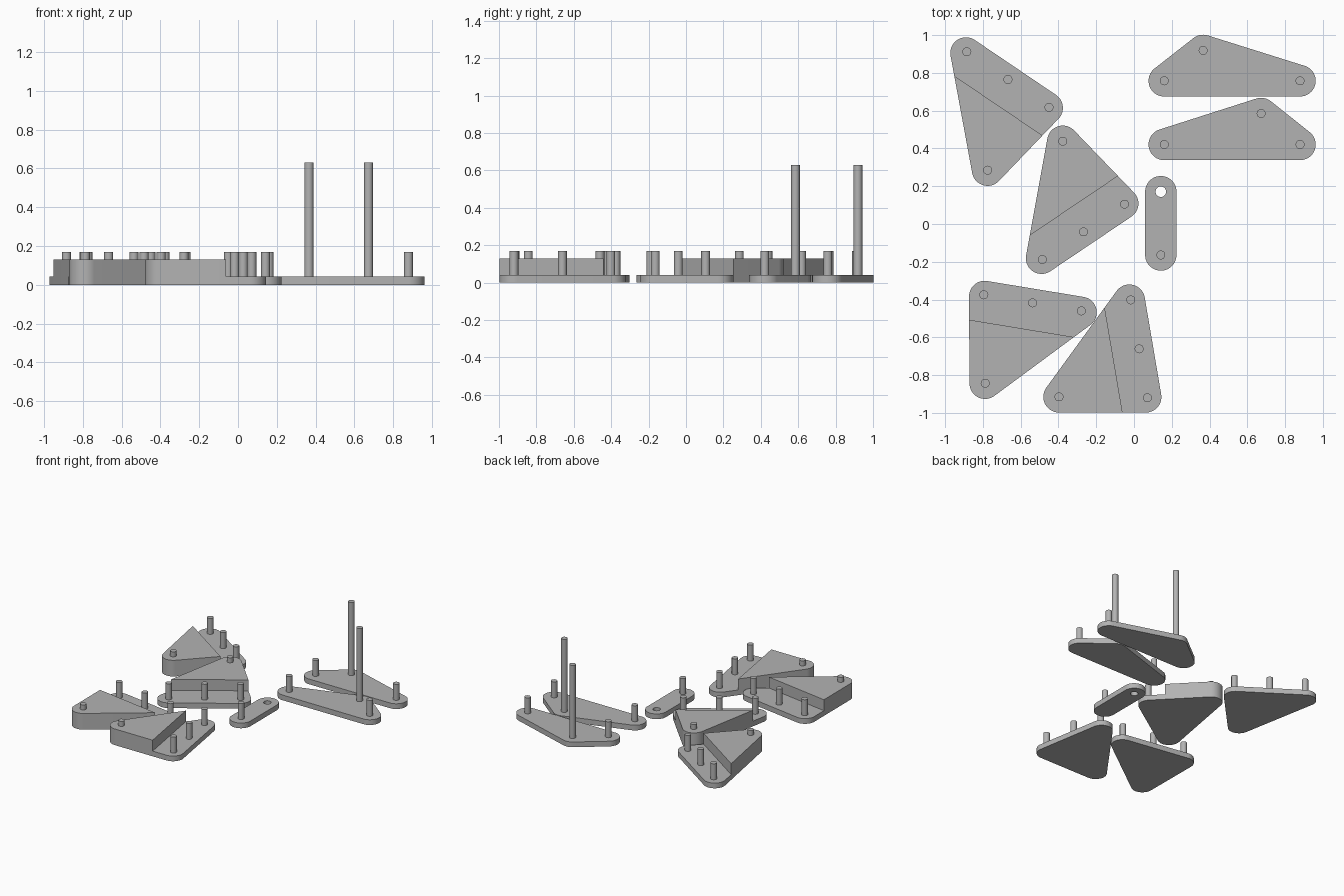
import bpy, bmesh, math
from mathutils import Vector
from mathutils.geometry import convex_hull_2d

if "Cube" in bpy.data.objects:
    bpy.data.objects.remove(bpy.data.objects["Cube"])

R, PIN_R = 0.083, 0.0235            # plate corner radius, pin radius
PLATE_H, BLOCK_H, PIN_H, POST_H = 0.042, 0.13, 0.17, 0.63

grey = bpy.data.materials.new("plain grey")
grey.diffuse_color = (0.45, 0.45, 0.45, 1)
grey.use_nodes = True
grey.node_tree.nodes["Principled BSDF"].inputs["Base Color"].default_value = grey.diffuse_color


def circle(c, r, n):
    return [Vector((c[0] + r * math.cos(2 * math.pi * i / n),
                    c[1] + r * math.sin(2 * math.pi * i / n))) for i in range(n)]


def finish(name, bm):
    bmesh.ops.recalc_face_normals(bm, faces=bm.faces[:])
    mesh = bpy.data.meshes.new(name)
    bm.to_mesh(mesh)
    bm.free()
    mesh.materials.append(grey)
    ob = bpy.data.objects.new(name, mesh)
    bpy.context.collection.objects.link(ob)
    bpy.context.view_layer.objects.active = ob
    ob.select_set(True)
    bpy.ops.object.shade_smooth_by_angle(angle=math.radians(35))
    ob.select_set(False)


def raise_faces(bm, faces, height):
    geom = bmesh.ops.extrude_face_region(bm, geom=faces)["geom"]
    verts = [g for g in geom if isinstance(g, bmesh.types.BMVert)]
    bmesh.ops.translate(bm, vec=(0, 0, height), verts=verts)
    return [g for g in geom if isinstance(g, bmesh.types.BMFace)]


def plate(name, corners, seam=None, hole=None):
    """Rounded plate around the corners; beyond the seam it rises to a block."""
    pts = [p for c in corners for p in circle(c, R, 64)]
    loops = [[pts[i] for i in convex_hull_2d(pts)]]
    if hole:
        loops.append(circle(hole, 0.028, 32))
    bm = bmesh.new()
    edges = []
    for loop in loops:
        vs = [bm.verts.new((p.x, p.y, 0)) for p in loop]
        edges += [bm.edges.new((vs[i - 1], vs[i])) for i in range(len(vs))]
        if not hole:
            bm.faces.new(vs)
    if hole:
        bmesh.ops.triangle_fill(bm, edges=edges, use_beauty=True)
    if seam:
        co, no = seam[0].to_3d(), seam[1].to_3d()
        bmesh.ops.bisect_plane(bm, geom=bm.verts[:] + bm.edges[:] + bm.faces[:],
                               plane_co=co, plane_no=no)
    # keep the bottom, extrude a copy upward
    base = bm.faces[:]
    copy = bmesh.ops.duplicate(bm, geom=base)["geom"]
    top = raise_faces(bm, base, PLATE_H)
    bmesh.ops.remove_doubles(bm, verts=bm.verts[:], dist=1e-5)
    if seam:
        high = [f for f in bm.faces if f.calc_center_median().z > PLATE_H - 1e-4
                and (f.calc_center_median() - co).dot(no) > 0]
        block_top = raise_faces(bm, high, BLOCK_H - PLATE_H)
    finish(name, bm)


def pin(name, pos, z0, z1):
    bm = bmesh.new()
    vs = [bm.verts.new((p.x, p.y, z0)) for p in circle(pos, PIN_R, 24)]
    raise_faces(bm, [bm.faces.new(vs)], z1 - z0)
    bm.faces.ensure_lookup_table()
    finish(name, bm)


# four stepped plates: far row end, row end at the square corner, block pin
stepped = [((-0.885, 0.912), (-0.450, 0.618), (-0.775, 0.285)),
           ((-0.485, -0.188), (-0.050, 0.105), (-0.377, 0.438)),
           ((-0.279, -0.460), (-0.795, -0.375), (-0.788, -0.843)),
           ((-0.017, -0.402), (0.071, -0.920), (-0.397, -0.915))]
for i, tri in enumerate(stepped, 1):
    a, b, c = map(Vector, tri)
    along = (b - a).normalized()
    inward = Vector((-along.y, along.x))
    if inward.dot(c - a) < 0:
        inward = -inward
    corners = [a + 0.008 * inward, b + 0.008 * inward - 0.006 * along, c]
    plate(f"stepped_plate_{i}", corners, seam=(a + 0.143 * inward, inward))
    for j, p in enumerate((a, (a + b) / 2, b), 1):
        pin(f"row_pin_{i}_{j}", p, PLATE_H, PIN_H)
    pin(f"block_pin_{i}", c, BLOCK_H, PIN_H)

# two flat triangular plates, each with a tall post
for i, (y, apex) in enumerate([(0.758, (0.366, 0.919)), (0.421, (0.673, 0.585))], 1):
    ends = [(0.160, y), (0.879, y)]
    plate(f"post_plate_{i}", ends + [apex])
    for j, p in enumerate(ends, 1):
        pin(f"end_pin_{i}_{j}", p, PLATE_H, PIN_H)
    pin(f"tall_post_{i}", apex, PLATE_H, POST_H)

# short link with one hole and one pin
plate("link", [(0.142, 0.171), (0.142, -0.164)], hole=(0.142, 0.171))
pin("link_pin", (0.142, -0.164), PLATE_H, PIN_H)
